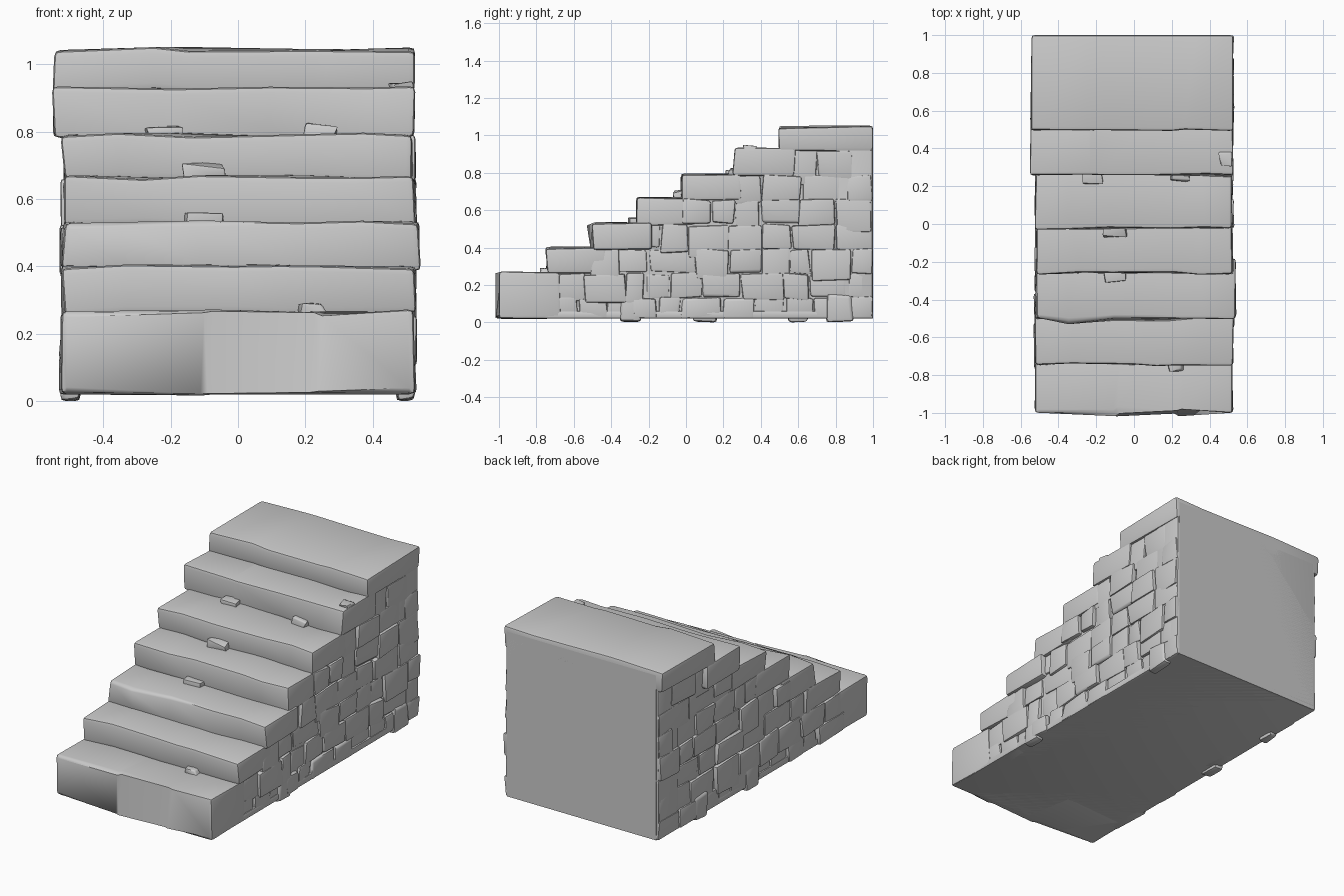
import bpy, bmesh, random
from mathutils import Vector

if "Cube" in bpy.data.objects:
    bpy.data.objects.remove(bpy.data.objects["Cube"])

random.seed(11)
FRONTS = [-1.0, -0.75, -0.51, -0.27, -0.03, 0.25, 0.49]    # front y of each step
TOPS = [0.27, 0.40, 0.53, 0.665, 0.79, 0.93, 1.045]        # tread heights
BASE, BACK = 0.02, 1.0


def finish(bm, name, angle=0.9):
    bmesh.ops.recalc_face_normals(bm, faces=bm.faces)
    me = bpy.data.meshes.new(name)
    bm.to_mesh(me)
    bm.free()
    ob = bpy.data.objects.new(name, me)
    bpy.context.collection.objects.link(ob)
    bpy.ops.object.select_all(action='DESELECT')
    ob.select_set(True)
    bpy.context.view_layer.objects.active = ob
    bpy.ops.object.shade_smooth_by_angle(angle=angle)
    return ob


def rough_block(name, lo, hi, bevel, jitter, cuts=(), floor=BASE):
    """Worn stone: bevelled box, sliced along x, corners nudged."""
    lo, hi = Vector(lo), Vector(hi)
    bm = bmesh.new()
    bmesh.ops.create_cube(bm, size=1)
    for v in bm.verts:
        v.co = Vector([(lo[i] + hi[i]) / 2 + v.co[i] * (hi[i] - lo[i]) for i in range(3)])
    for x in cuts:
        bmesh.ops.bisect_plane(bm, geom=bm.verts[:] + bm.edges[:] + bm.faces[:],
                               plane_co=(x, 0, 0), plane_no=(1, random.uniform(-.15, .15), 0))
    for v in bm.verts:
        v.co += Vector([random.uniform(-j, j) for j in jitter])
        v.co.y = max(-1.0, min(BACK, v.co.y))
        v.co.z = max(floor, v.co.z)
        if hi.y >= BACK and v.co.y > BACK - 0.04:
            v.co.y = BACK
    sharp = [e for e in bm.edges if len(e.link_faces) == 2 and e.calc_face_angle(0) > 0.8]
    bmesh.ops.bevel(bm, geom=sharp, offset=bevel, segments=2, profile=0.6,
                    affect='EDGES', clamp_overlap=True)
    return finish(bm, name)


# Solid stepped core
outline = [(BACK, BASE), (-0.97, BASE)]
for i, (y, z) in enumerate(zip(FRONTS, TOPS)):
    outline += [(y + 0.03, outline[-1][1]), (y + 0.03, z - 0.025)]
outline.append((BACK, TOPS[-1] - 0.025))
outline.pop(2)
bm = bmesh.new()
face = bm.faces.new([bm.verts.new((-0.5, y, z)) for y, z in outline])
ext = bmesh.ops.extrude_face_region(bm, geom=[face])
bmesh.ops.translate(bm, vec=(1.0, 0, 0),
                    verts=[g for g in ext['geom'] if isinstance(g, bmesh.types.BMVert)])
finish(bm, "core", 0.5)

# Rounded back wall and flat footing
rough_block("back_wall", (-0.515, 0.8, BASE), (0.515, BACK, 1.0), 0.02, (0.003, 0, 0.003))
rough_block("footing", (-0.515, -0.985, BASE), (0.515, BACK, 0.06), 0.012, (0.003, 0, 0))

# Worn step slabs
for i, (y, z) in enumerate(zip(FRONTS, TOPS)):
    last = i == len(FRONTS) - 1
    z0 = BASE if i == 0 else TOPS[i - 1] - 0.01
    left = -0.545 if i >= 5 else -0.52
    right = 0.54 if i == 2 else 0.522
    cuts = [x + random.uniform(-.07, .07) for x in (-0.3, -0.12, 0.15, 0.32)]
    rough_block(f"step_{i + 1}", (left, y + 0.006, z0), (right, BACK if last else y + 0.33, z),
                0.018, (0.008, 0.010, 0.007), cuts)

# Irregular masonry on both sides, row by row under the treads
rows = [(BASE, 0.14, -0.78), (0.13, 0.27, -0.76)]
rows += [(TOPS[k - 1], TOPS[k], FRONTS[k] + 0.22) for k in range(1, 6)]
for side, sx in (("left", -1), ("right", 1)):
    for r, (z0, z1, y) in enumerate(rows):
        y += random.uniform(0, 0.04)
        n = 0
        while y < BACK - 0.01:
            w = random.uniform(0.10, 0.25)
            end = y + w
            if BACK - end < 0.09:
                end = BACK
            out = random.uniform(0.506, 0.528)
            xs = sorted((sx * 0.42, sx * out))
            drop = random.choice((0, 0.01, 0.03, 0.05)) if r else 0
            rough_block(f"{side}_stone_{r + 1}_{n + 1}",
                        (xs[0], y + 0.003, z0 - drop), (xs[1], end - 0.003, z1 - 0.008),
                        0.014, (0.007, 0.010, 0.010))
            y = end
            n += 1

# Loose foot stones that reach the ground
for k, (y, w, x) in enumerate(((-0.29, 0.06, 0.50), (0.82, 0.07, 0.50),
                               (0.1, 0.06, -0.495), (0.6, 0.06, -0.495))):
    rough_block(f"foot_stone_{k + 1}", (x - 0.03, y - w, 0.002), (x + 0.026, y + w, 0.15),
                0.018, (0.004, 0.012, 0.008), floor=0.0)

# Broken chips lying against the risers
for k, (x, y, z, s) in enumerate(((-0.10, -0.04, 0.68, 0.06), (-0.22, 0.245, 0.80, 0.05),
                                  (0.24, 0.25, 0.80, 0.05), (0.49, 0.34, 0.925, 0.035),
                                  (-0.1, -0.275, 0.53, 0.05), (0.22, -0.75, 0.265, 0.04))):
    rough_block(f"chip_{k + 1}", (x - s, y - 0.025, z - 0.02), (x + s, y + 0.05, z + 0.022),
                0.008, (0.015, 0.012, 0.012))
